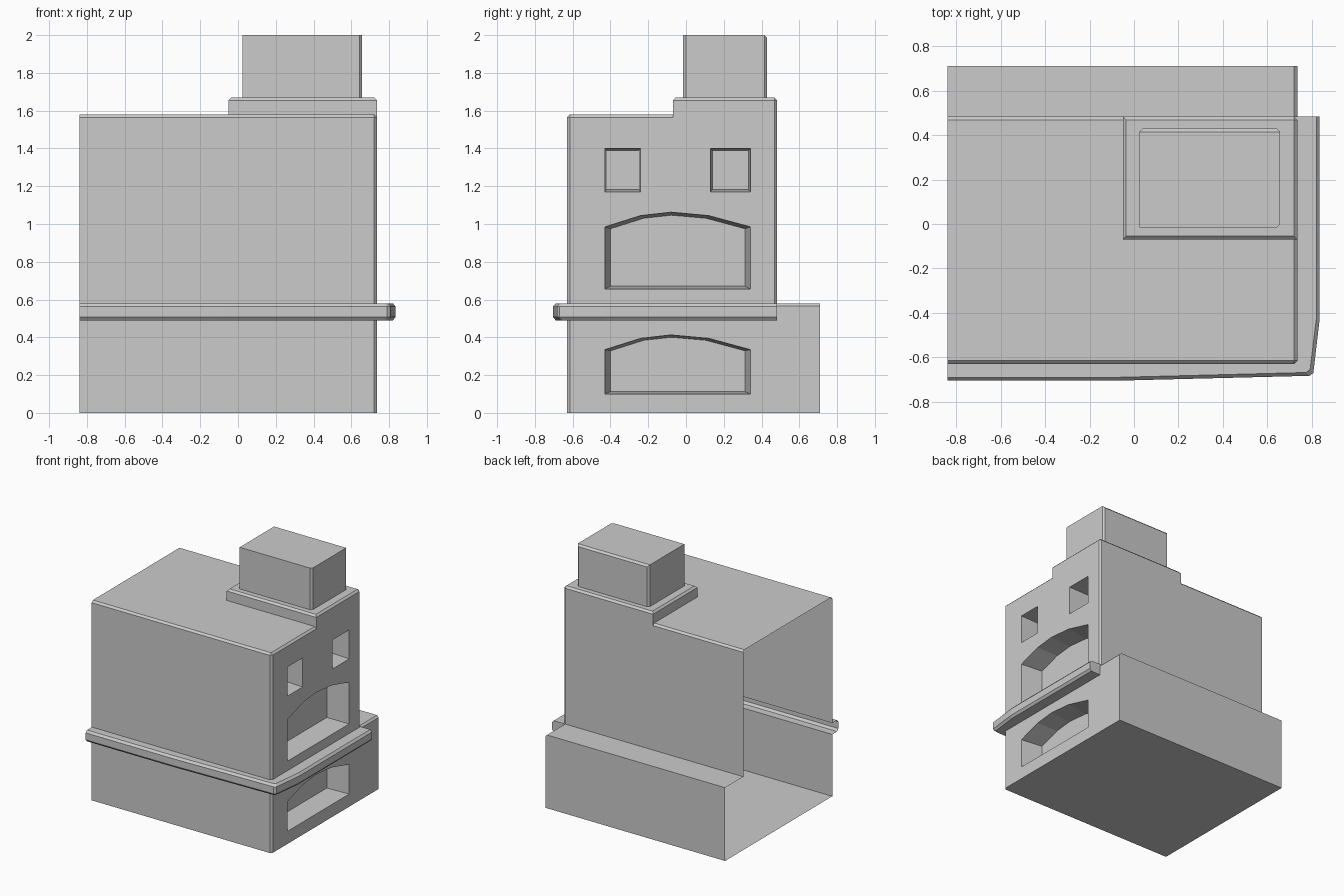
import bpy, bmesh
from mathutils import Vector

if "Cube" in bpy.data.objects:
    bpy.data.objects.remove(bpy.data.objects["Cube"])

L, R = -0.84, 0.735      # open left end, right wall
CH = 0.015               # chamfer width


def finish(bm, name):
    bmesh.ops.recalc_face_normals(bm, faces=bm.faces)
    me = bpy.data.meshes.new(name)
    bm.to_mesh(me)
    bm.free()
    ob = bpy.data.objects.new(name, me)
    bpy.context.collection.objects.link(ob)
    return ob


def loft(name, rings, chamfer=()):
    """Closed solid through rings of points; edges whose midpoint is listed get chamfered."""
    bm = bmesh.new()
    vs = [[bm.verts.new(p) for p in r] for r in rings]
    n = len(rings[0])
    for a, b in zip(vs, vs[1:]):
        for i in range(n):
            j = (i + 1) % n
            bm.faces.new((a[i], a[j], b[j], b[i]))
    bm.faces.new(vs[0])
    bm.faces.new(vs[-1])
    bmesh.ops.recalc_face_normals(bm, faces=bm.faces)
    edges = [e for e in bm.edges if any(
        ((e.verts[0].co + e.verts[1].co) / 2 - Vector(m)).length < 1e-4 for m in chamfer)]
    if edges:
        bmesh.ops.bevel(bm, geom=edges, offset=CH, segments=1, affect='EDGES', profile=0.5)
    return finish(bm, name)


def block(name, x0, x1, y0, y1, z0, z1, chamfer):
    """Box; chamfer entries are (sx, sy, sz) edge directions from the centre."""
    ring = [(x0, y0), (x1, y0), (x1, y1), (x0, y1)]
    c = ((x0 + x1) / 2, (y0 + y1) / 2, (z0 + z1) / 2)
    h = ((x1 - x0) / 2, (y1 - y0) / 2, (z1 - z0) / 2)
    mids = [tuple(c[i] + h[i] * s[i] for i in range(3)) for s in chamfer]
    return loft(name, [[(x, y, z) for x, y in ring] for z in (z0, z1)], mids)


def niche(name, outline, k):
    """Tapered recess cut into the right wall."""
    cy = (min(p[0] for p in outline) + max(p[0] for p in outline)) / 2
    cz = (min(p[1] for p in outline) + max(p[1] for p in outline)) / 2
    inner = [(0.56, cy + (y - cy) * k, cz + (z - cz) * k) for y, z in outline]
    return loft(name, [[(R + 0.004, y, z) for y, z in outline], inner])


def boolean(target, other, op):
    m = target.modifiers.new("join", 'BOOLEAN')
    m.operation, m.solver, m.object = op, 'EXACT', other
    bpy.context.view_layer.objects.active = target
    bpy.ops.object.modifier_apply(modifier=m.name)
    bpy.data.objects.remove(other, do_unlink=True)


# Main mass: L-shaped side profile with a ledge at the back
side = [(-0.63, 0), (0.71, 0), (0.71, 0.58), (0.483, 0.58), (0.483, 1.58), (-0.63, 1.58)]
mx = (L + R) / 2
stove = loft("stove_body", [[(x, y, z) for y, z in side] for x in (L, R)], [
    (R, -0.63, 0.79), (R, 0.5965, 0.58), (R, 0.483, 1.08),
    (R, -0.0735, 1.58), (mx, -0.63, 1.58), (mx, 0.483, 1.58)])

# Chimney plinth, flush with the right and back walls
plinth = block("chimney_plinth", -0.05, R, -0.07, 0.483, 1.45, 1.67,
               [(-1, 0, 1), (1, 0, 1), (0, -1, 1), (0, 1, 1), (1, 1, 0)])
# Chimney stack
chimney = block("chimney", 0.025, 0.657, -0.015, 0.43, 1.6, 2.0,
                [(1, -1, 0), (1, 1, 0), (-1, 1, 0), (0, 1, 1)])

# Shelf moulding wrapping the front and right side
path = [(L, -0.705), (-0.08, -0.705), (0.79, -0.683), (0.807, -0.67), (0.835, -0.43),
        (0.835, 0.483), (0.6, 0.483), (0.6, -0.5), (L, -0.5)]


def shelf_ring(z, d):
    return [(x - d * (x > 0.7), y + d * (y < -0.6), z) for x, y in path]


shelf = loft("shelf", [shelf_ring(0.49, CH), shelf_ring(0.508, 0),
                       shelf_ring(0.563, 0), shelf_ring(0.58, CH)])

for part in (plinth, chimney, shelf):
    boolean(stove, part, 'UNION')

# Arched openings and small square niches
for z0, z1 in ((0.655, 0.985), (0.10, 0.335)):
    arch = [(-0.43, z0), (0.342, z0), (0.342, z1), (0.12, z1 + 0.06),
            (-0.08, z1 + 0.078), (-0.24, z1 + 0.06), (-0.43, z1)]
    boolean(stove, niche("arch_cutter", arch, 0.92), 'DIFFERENCE')
for y0, y1 in ((-0.43, -0.24), (0.13, 0.342)):
    square = [(y0, 1.17), (y1, 1.17), (y1, 1.4), (y0, 1.4)]
    boolean(stove, niche("niche_cutter", square, 0.9), 'DIFFERENCE')

# Open the left end so the stove is a shell
bm = bmesh.new()
bm.from_mesh(stove.data)
left = [f for f in bm.faces if all(v.co.x < L + 1e-3 for v in f.verts)]
bmesh.ops.delete(bm, geom=left, context='FACES')
bm.to_mesh(stove.data)
bm.free()
